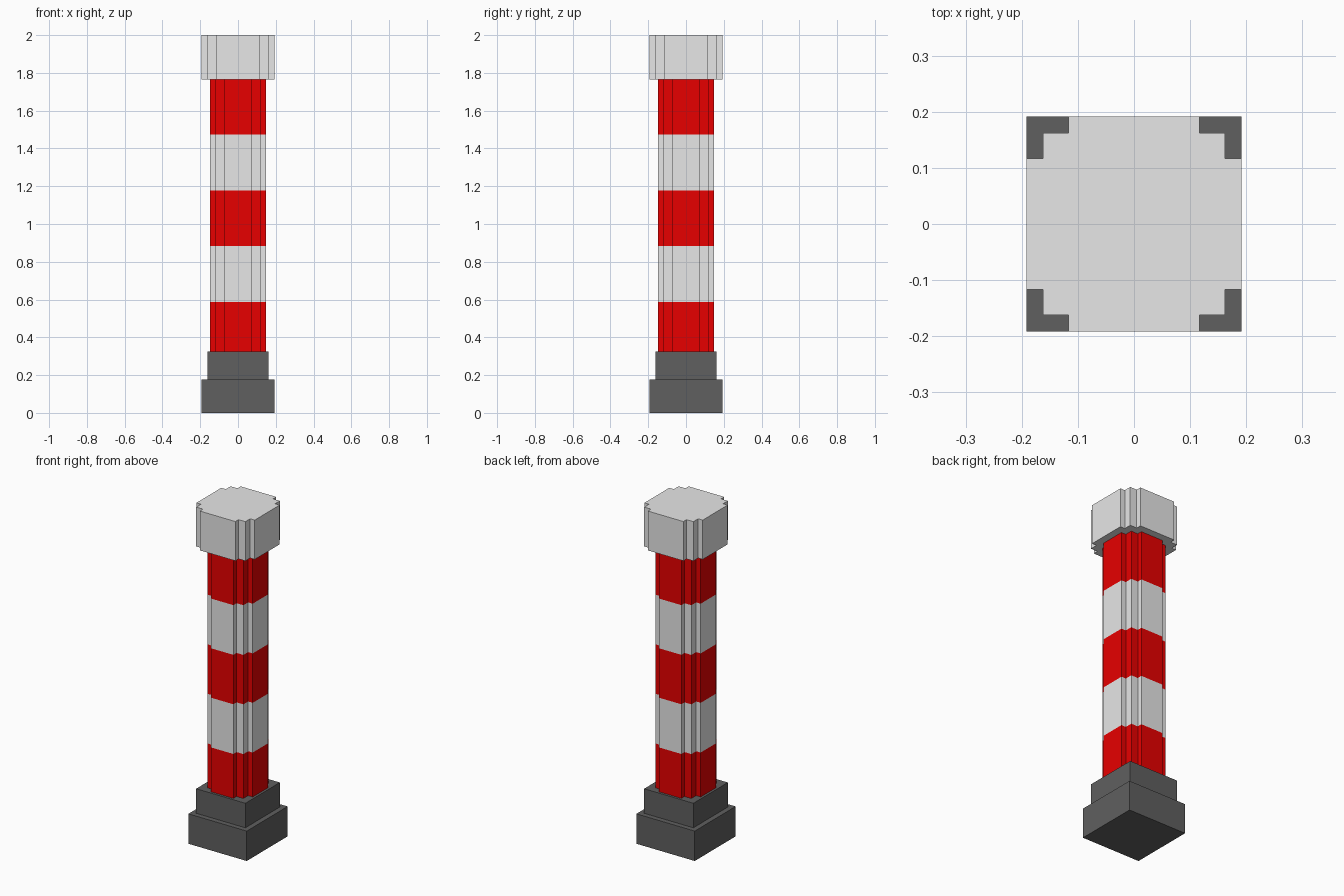
import bpy
import bmesh

cube = bpy.data.objects.get("Cube")
if cube:
    bpy.data.objects.remove(cube, do_unlink=True)


def make_material(name, rgb):
    mat = bpy.data.materials.new(name)
    mat.use_nodes = True
    mat.diffuse_color = (*rgb, 1)
    mat.node_tree.nodes["Principled BSDF"].inputs["Base Color"].default_value = (*rgb, 1)
    return mat


RED = make_material("red paint", (0.86, 0.0, 0.0))
WHITE = make_material("off white paint", (0.86, 0.86, 0.86))
GREY = make_material("dark grey stone", (0.115, 0.115, 0.115))


def square(half):
    return [(half, -half), (half, half), (-half, half), (-half, -half)]


def notched_square(half, shoulder, flat):
    """Square outline with a stepped notch in each corner, counter-clockwise."""
    corner = [(half, flat), (shoulder, flat), (shoulder, shoulder),
              (flat, shoulder), (flat, half)]
    points = []
    for _ in range(4):
        points += corner
        corner = [(-y, x) for x, y in corner]
    return points


def prism(name, outline, levels, materials):
    """Extrude an outline through the levels, alternating materials per storey."""
    bm = bmesh.new()
    rings = [[bm.verts.new((x, y, z)) for x, y in outline] for z in levels]
    n = len(outline)
    bm.faces.new(rings[0][::-1])
    for k in range(len(levels) - 1):
        low, high = rings[k], rings[k + 1]
        for i in range(n):
            j = (i + 1) % n
            face = bm.faces.new((low[i], low[j], high[j], high[i]))
            face.material_index = k % len(materials)
    bm.faces.new(rings[-1])
    mesh = bpy.data.meshes.new(name)
    bm.to_mesh(mesh)
    bm.free()
    for mat in materials:
        mesh.materials.append(mat)
    obj = bpy.data.objects.new(name, mesh)
    bpy.context.collection.objects.link(obj)
    return obj


# Two-step square base
prism("base_lower_step", square(0.192), [0, 0.178], [GREY])
prism("base_upper_step", square(0.162), [0.178, 0.324], [GREY])

# Banded shaft with stepped corners
prism("striped_shaft", notched_square(0.148, 0.118, 0.073),
      [0.324, 0.588, 0.884, 1.178, 1.474, 1.766], [RED, WHITE])

# Wider cap with the same stepped corners
prism("cap", notched_square(0.192, 0.162, 0.117), [1.766, 2.0], [WHITE])
